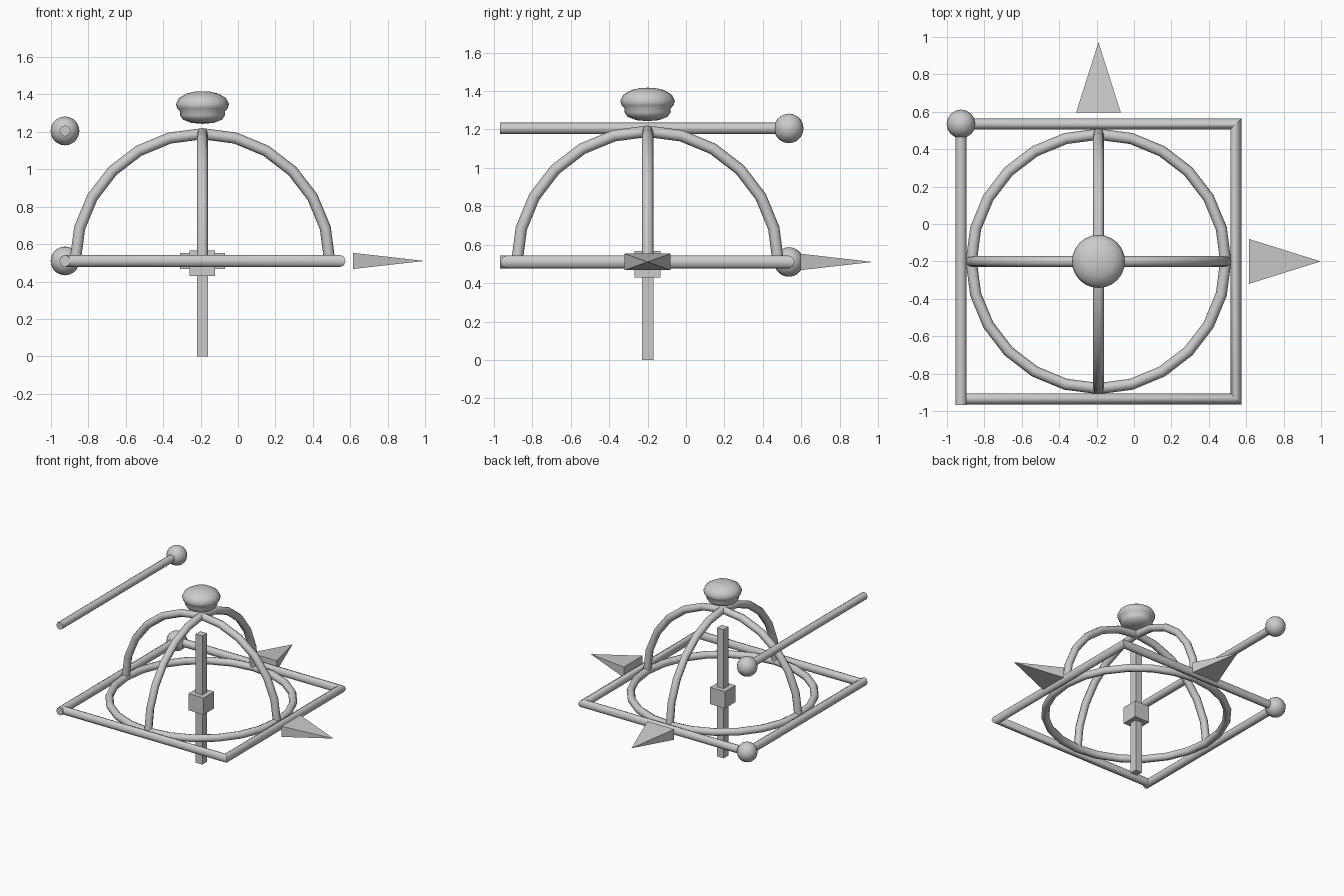
import bpy, bmesh, math
from mathutils import Matrix, Vector

if "Cube" in bpy.data.objects:
    bpy.data.objects.remove(bpy.data.objects["Cube"], do_unlink=True)

grey = bpy.data.materials.new("plain grey")
grey.use_nodes = True
grey.diffuse_color = (0.6, 0.6, 0.6, 1)
grey.node_tree.nodes["Principled BSDF"].inputs["Base Color"].default_value = (0.6, 0.6, 0.6, 1)

CX, CY, DECK = -0.19, -0.2, 0.51     # dome centre and frame height
HALF = 0.735                         # frame half width, on the bar axes
TUBE, DOME = 0.03, 0.68
MID = Vector((CX, CY, DECK))


def finish(name, bm, smooth=True):
    bmesh.ops.recalc_face_normals(bm, faces=bm.faces)
    mesh = bpy.data.meshes.new(name)
    bm.to_mesh(mesh)
    bm.free()
    mesh.materials.append(grey)
    if smooth:
        mesh.shade_smooth()
        mesh.set_sharp_from_angle(angle=math.radians(50))
    obj = bpy.data.objects.new(name, mesh)
    bpy.context.collection.objects.link(obj)
    return obj


def bar(name, centre, length, angle, mitre=(0, 0), tall=1.0):
    """Eight-sided bar along local y, with optional mitred ends (start, end)."""
    bm = bmesh.new()
    bmesh.ops.create_cone(bm, cap_ends=True, segments=8, radius1=TUBE, radius2=TUBE,
                          depth=length, matrix=Matrix.Rotation(math.pi / 2, 4, 'X'))
    for v in bm.verts:
        v.co.y += v.co.x * mitre[0 if v.co.y < 0 else 1]
        v.co.z *= tall
    bm.transform(Matrix.Translation(centre) @ Matrix.Rotation(angle, 4, 'Z'))
    return finish(name, bm)


def hoop(name, sweep, steps, turn):
    """Tube swept about the y axis from +x, then turned into place."""
    bm = bmesh.new()
    ring = bmesh.ops.create_circle(bm, segments=8, radius=TUBE,
                                   matrix=Matrix.Translation((DOME, 0, 0)))
    bmesh.ops.spin(bm, geom=ring["verts"] + bm.edges[:], cent=(0, 0, 0), axis=(0, -1, 0),
                   angle=sweep, steps=steps)
    bmesh.ops.remove_doubles(bm, verts=bm.verts, dist=0.0005)
    edges = [e for e in bm.edges if e.is_boundary]
    if edges:
        bmesh.ops.holes_fill(bm, edges=edges, sides=8)
    bm.transform(Matrix.Translation(MID) @ turn)
    return finish(name, bm)


def box(name, size, z):
    bm = bmesh.new()
    bmesh.ops.create_cube(bm, size=1)
    bm.transform(Matrix.Translation((CX, CY, z)) @ Matrix.Diagonal((size[0], size[1], size[2], 1)))
    return finish(name, bm, False)


def ball(name, z):
    bm = bmesh.new()
    bmesh.ops.create_uvsphere(bm, u_segments=16, v_segments=10, radius=0.077,
                              matrix=Matrix.Translation((CX - HALF, CY + HALF, z)))
    return finish(name, bm)


def arrow(name, base, length, angle):
    """Flat four-sided pyramid pointing along local x."""
    bm = bmesh.new()
    corners = [bm.verts.new((0, y, z)) for y, z in
               ((-0.12, -0.043), (0.12, -0.043), (0.12, 0.043), (-0.12, 0.043))]
    tip = bm.verts.new((length, 0, 0))
    bm.faces.new(corners)
    for i in range(4):
        bm.faces.new((corners[i], corners[i - 1], tip))
    bm.transform(Matrix.Translation(base) @ Matrix.Rotation(angle, 4, 'Z'))
    return finish(name, bm, False)


# Square frame, mitred at the two corners on the model's left
quarter = math.pi / 2
bar("frame_left_bar", MID + Vector((HALF, 0, 0)), 2 * HALF, 0, (-1, 1), 1.1)
bar("frame_back_bar", MID + Vector((0, HALF, 0)), 2 * HALF, quarter, (-1, 0), 1.1)
bar("frame_front_bar", MID + Vector((0, -HALF, 0)), 2 * HALF, quarter, (1, 0), 1.1)
bar("frame_right_bar", MID + Vector((-HALF, -0.017, 0)), 2 * HALF + 0.034, 0, (0, 0), 1.1)

# Loose rod above the right side, and the two balls
TOP = 1.205
bar("upper_rod", Vector((CX - HALF, CY - 0.017, TOP)), 2 * HALF + 0.034, 0)
ball("upper_ball", TOP)
ball("corner_ball", DECK)

# Dome: ground ring and two crossing arches
hoop("dome_ring", 2 * math.pi, 24, Matrix.Rotation(quarter, 4, 'X'))
hoop("arch_across", math.pi, 12, Matrix.Identity(4))
hoop("arch_lengthwise", math.pi, 12, Matrix.Rotation(quarter, 4, 'Z'))

# Centre post and its block
box("post", (0.06, 0.06, 1.045), 0.5225)
box("post_block", (0.136, 0.136, 0.136), 0.498)

# Direction arrows
arrow("left_arrow", Vector((0.615, CY, DECK)), 0.383, 0)
arrow("back_arrow", Vector((CX, 0.595, DECK)), 0.377, quarter)

# Mushroom-shaped knob turned from a profile
profile = [(0, 1.243), (0.06, 1.248), (0.105, 1.266), (0.121, 1.29), (0.119, 1.308),
           (0.135, 1.325), (0.142, 1.348), (0.126, 1.38), (0.085, 1.405), (0.04, 1.415), (0, 1.417)]
bm = bmesh.new()
points = [bm.verts.new((r, 0, z)) for r, z in profile]
lines = [bm.edges.new(pair) for pair in zip(points, points[1:])]
bmesh.ops.spin(bm, geom=points + lines, cent=(0, 0, 0), axis=(0, 0, 1),
               angle=2 * math.pi, steps=24)
bmesh.ops.remove_doubles(bm, verts=bm.verts, dist=0.0005)
bm.transform(Matrix.Translation((CX, CY, 0)))
finish("top_knob", bm)
